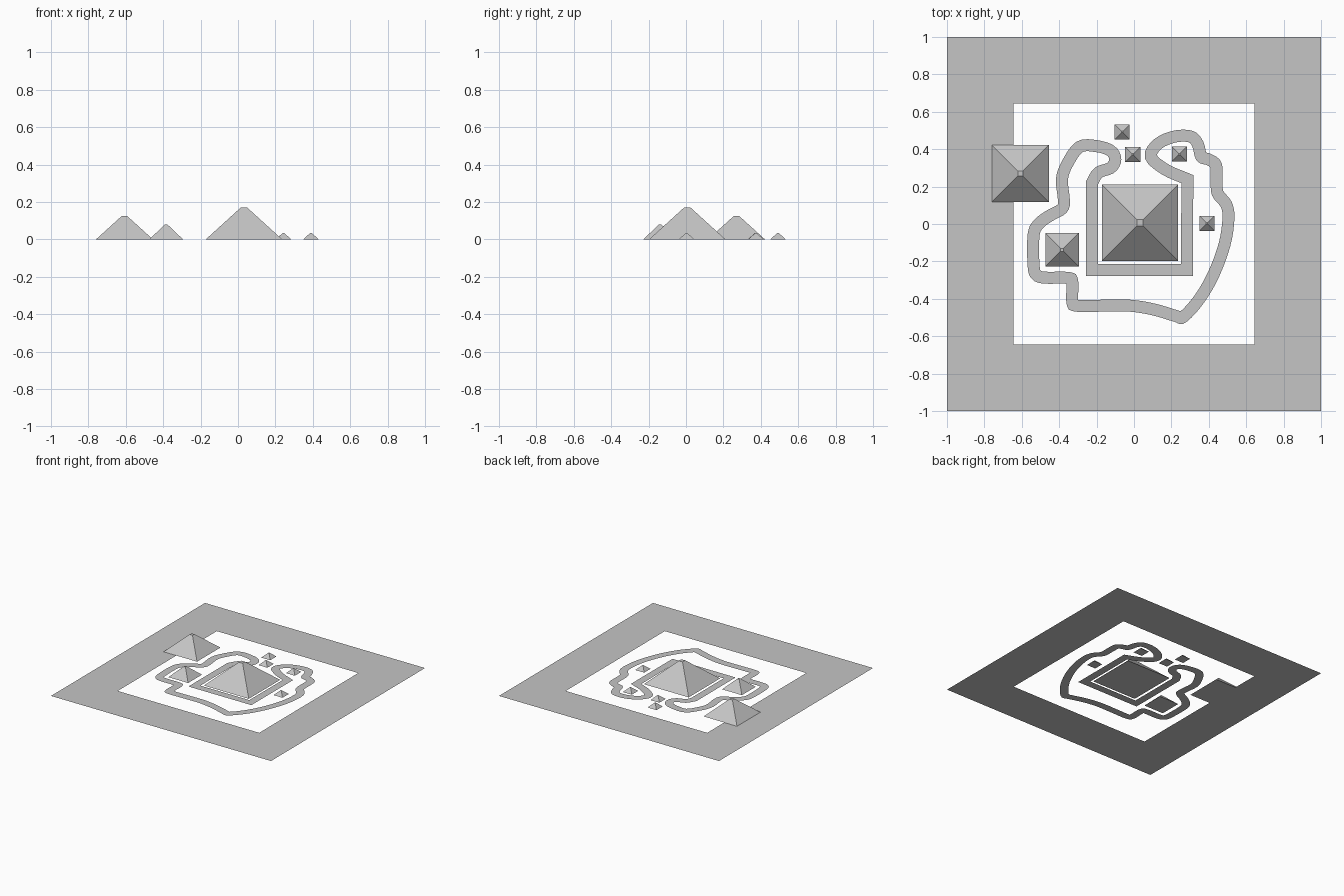
import bpy, bmesh
from mathutils import Vector

if "Cube" in bpy.data.objects:
    bpy.data.objects.remove(bpy.data.objects["Cube"])

stone = bpy.data.materials.new("grey stone")
stone.diffuse_color = (0.56, 0.56, 0.56, 1)
stone.use_nodes = True
stone.node_tree.nodes["Principled BSDF"].inputs["Base Color"].default_value = stone.diffuse_color


def make_object(name, bm):
    mesh = bpy.data.meshes.new(name)
    bm.to_mesh(mesh)
    bm.free()
    mesh.materials.append(stone)
    obj = bpy.data.objects.new(name, mesh)
    bpy.context.collection.objects.link(obj)
    return obj


def flat_loop(name, outer, inner):
    """Flat closed band between two matching loops of points, facing up."""
    bm = bmesh.new()
    a = [bm.verts.new((p[0], p[1], 0)) for p in outer]
    b = [bm.verts.new((p[0], p[1], 0)) for p in inner]
    n = len(a)
    for i in range(n):
        j = (i + 1) % n
        f = bm.faces.new((a[i], a[j], b[j], b[i]))
        f.normal_update()
        if f.normal.z < 0:
            f.normal_flip()
    return make_object(name, bm)


def pyramid(name, x, y, half, height, cap):
    """Square pyramid with a tiny flat top."""
    bm = bmesh.new()
    square = [(-1, -1), (1, -1), (1, 1), (-1, 1)]
    low = [bm.verts.new((x + half * u, y + half * v, 0)) for u, v in square]
    top = [bm.verts.new((x + cap * u, y + cap * v, height)) for u, v in square]
    bm.faces.new(low[::-1])
    bm.faces.new(top)
    for i in range(4):
        j = (i + 1) % 4
        bm.faces.new((low[i], low[j], top[j], top[i]))
    return make_object(name, bm)


def spline(pts, steps):
    """Smooth open curve through the points."""
    p = [Vector(q) for q in pts]
    p = [2 * p[0] - p[1]] + p + [2 * p[-1] - p[-2]]
    out = []
    for i in range(1, len(p) - 2):
        for k in range(steps):
            t = k / steps
            out.append(0.5 * (2 * p[i] + (p[i + 1] - p[i - 1]) * t
                       + (2 * p[i - 1] - 5 * p[i] + 4 * p[i + 1] - p[i + 2]) * t ** 2
                       + (3 * p[i] - p[i - 1] - 3 * p[i + 1] + p[i + 2]) * t ** 3))
    return out + [p[-2]]


def offset(path, d):
    """Mitred sideways offset of a closed path."""
    out = []
    for i, p in enumerate(path):
        u = (p - path[i - 1]).normalized()
        v = (path[(i + 1) % len(path)] - p).normalized()
        n1, n2 = Vector((-u.y, u.x)), Vector((-v.y, v.x))
        m = (n1 + n2).normalized()
        out.append(p + m * d / max(m.dot(n1), 0.6))
    return out


# ground border
square = [(-1, -1), (1, -1), (1, 1), (-1, 1)]
flat_loop("ground_border", square, [(0.643 * x, 0.643 * y) for x, y in square])

# winding path: wavy outer run, then straight court around the main pyramid
winding = [(0.285, 0.24), (0.17, 0.29), (0.09, 0.36), (0.13, 0.43), (0.22, 0.468),
           (0.305, 0.467), (0.342, 0.425), (0.36, 0.36), (0.4, 0.345), (0.438, 0.315),
           (0.442, 0.24), (0.447, 0.165), (0.493, 0.105), (0.505, 0.03), (0.484, -0.11),
           (0.425, -0.27), (0.35, -0.4), (0.265, -0.495), (0.225, -0.492), (0.11, -0.458),
           (-0.02, -0.437), (-0.18, -0.437), (-0.305, -0.437), (-0.33, -0.415),
           (-0.33, -0.31), (-0.355, -0.288), (-0.475, -0.287), (-0.522, -0.272),
           (-0.537, -0.22), (-0.537, -0.06), (-0.51, 0.0), (-0.45, 0.045), (-0.385, 0.082),
           (-0.375, 0.13), (-0.385, 0.24), (-0.355, 0.325), (-0.29, 0.413), (-0.2, 0.416),
           (-0.125, 0.392), (-0.1, 0.345), (-0.125, 0.3), (-0.19, 0.275), (-0.225, 0.22)]
court = [Vector((-0.225, -0.245)), Vector((0.284, -0.245))]
path = spline(winding, 4) + court
flat_loop("winding_path", offset(path, 0.032), offset(path, -0.032))

# pyramids: x, y, half width, height, half width of the flat top
pyramid("main_pyramid", 0.032, 0.007, 0.204, 0.17, 0.017)
pyramid("second_pyramid", -0.607, 0.27, 0.152, 0.126, 0.013)
pyramid("third_pyramid", -0.384, -0.138, 0.09, 0.078, 0.008)
for i, (x, y) in enumerate([(-0.064, 0.492), (-0.006, 0.372), (0.243, 0.374), (0.39, 0.003)]):
    pyramid(f"small_pyramid_{i + 1}", x, y, 0.041, 0.034, 0.004)
